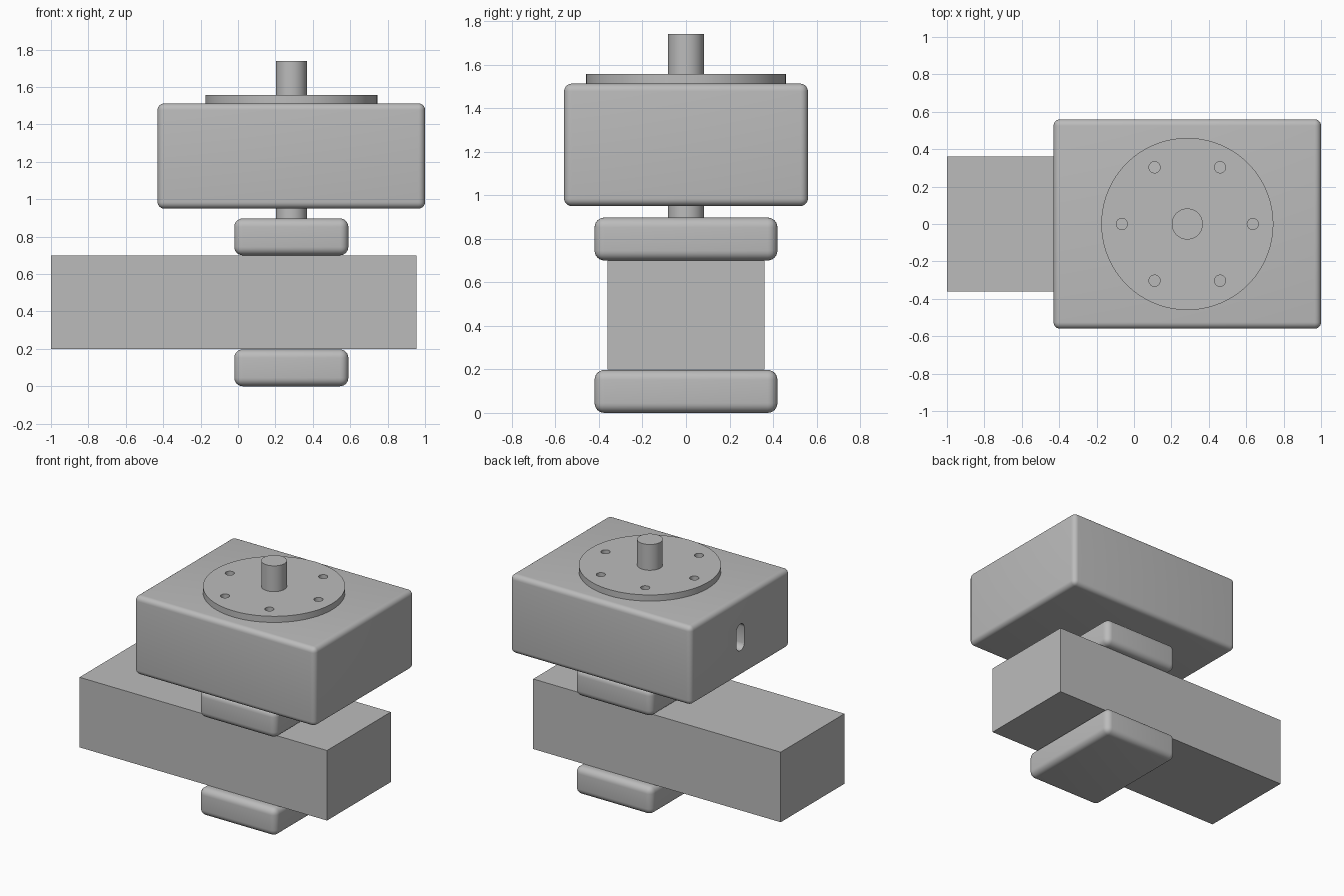
import bpy, math
from mathutils import Matrix

cube = bpy.data.objects.get("Cube")
if cube:
    bpy.data.objects.remove(cube, do_unlink=True)

GREY = (0.5, 0.5, 0.5, 1)
metal = bpy.data.materials.new("plain_grey")
metal.use_nodes = True
metal.diffuse_color = GREY
metal.node_tree.nodes["Principled BSDF"].inputs["Base Color"].default_value = GREY

AXIS_X = 0.285  # shaft centre line


def finish(name):
    obj = bpy.context.object
    obj.name = name
    obj.data.materials.append(metal)
    return obj


def apply(obj, mod):
    bpy.context.view_layer.objects.active = obj
    bpy.ops.object.modifier_apply(modifier=mod.name)


def smooth(obj):
    bpy.ops.object.select_all(action="DESELECT")
    obj.select_set(True)
    bpy.context.view_layer.objects.active = obj
    bpy.ops.object.shade_smooth_by_angle(angle=math.radians(35))


def box(name, x0, x1, half_y, z0, z1, radius=0):
    bpy.ops.mesh.primitive_cube_add(size=1)
    obj = finish(name)
    obj.data.transform(Matrix.Translation(((x0 + x1) / 2, 0, (z0 + z1) / 2))
                       @ Matrix.Diagonal((x1 - x0, 2 * half_y, z1 - z0, 1)))
    if radius:
        bevel = obj.modifiers.new("rounding", "BEVEL")
        bevel.width, bevel.segments = radius, 6
        apply(obj, bevel)
    return obj


def cylinder(name, x, y, z0, z1, radius, sides=64):
    bpy.ops.mesh.primitive_cylinder_add(vertices=sides, radius=radius, depth=z1 - z0,
                                        location=(x, y, (z0 + z1) / 2))
    return finish(name)


def cut(obj, cutter):
    cutter.hide_render = True
    mod = obj.modifiers.new("cut", "BOOLEAN")
    mod.operation, mod.solver, mod.object = "DIFFERENCE", "EXACT", cutter
    apply(obj, mod)
    bpy.data.objects.remove(cutter, do_unlink=True)


# Beam clamped between two rounded pads
box("beam", -1, 0.955, 0.36, 0.2, 0.7)
for name, z in (("lower_pad", 0), ("upper_pad", 0.7)):
    smooth(box(name, -0.02, 0.59, 0.42, z, z + 0.197, 0.045))

# Housing with a round-ended slot in its end face
housing = box("housing", -0.43, 1, 0.56, 0.95, 1.512, 0.035)
bpy.ops.mesh.primitive_cylinder_add(vertices=32, radius=0.045, depth=0.24,
                                    location=(-0.43, 0, 1.23),
                                    rotation=(0, math.pi / 2, 0))
slot = finish("slot_cutter")
for v in slot.data.vertices:  # stretch the halves apart along the slot
    v.co.x += math.copysign(0.05, v.co.x) if abs(v.co.x) > 1e-4 else 0.0
cut(housing, slot)
smooth(housing)

# Round cover with six screw holes
cover = cylinder("cover_disc", AXIS_X, 0, 1.512, 1.556, 0.46, 96)
for i in range(6):
    a = i * math.pi / 3
    cut(cover, cylinder("hole_cutter", AXIS_X + 0.35 * math.cos(a),
                        0.35 * math.sin(a), 1.5, 1.6, 0.03, 24))
smooth(cover)

# Shaft through the housing
smooth(cylinder("shaft_top", AXIS_X, 0, 1.55, 1.74, 0.083))
smooth(cylinder("shaft_bottom", AXIS_X, 0, 0.89, 0.96, 0.083))
